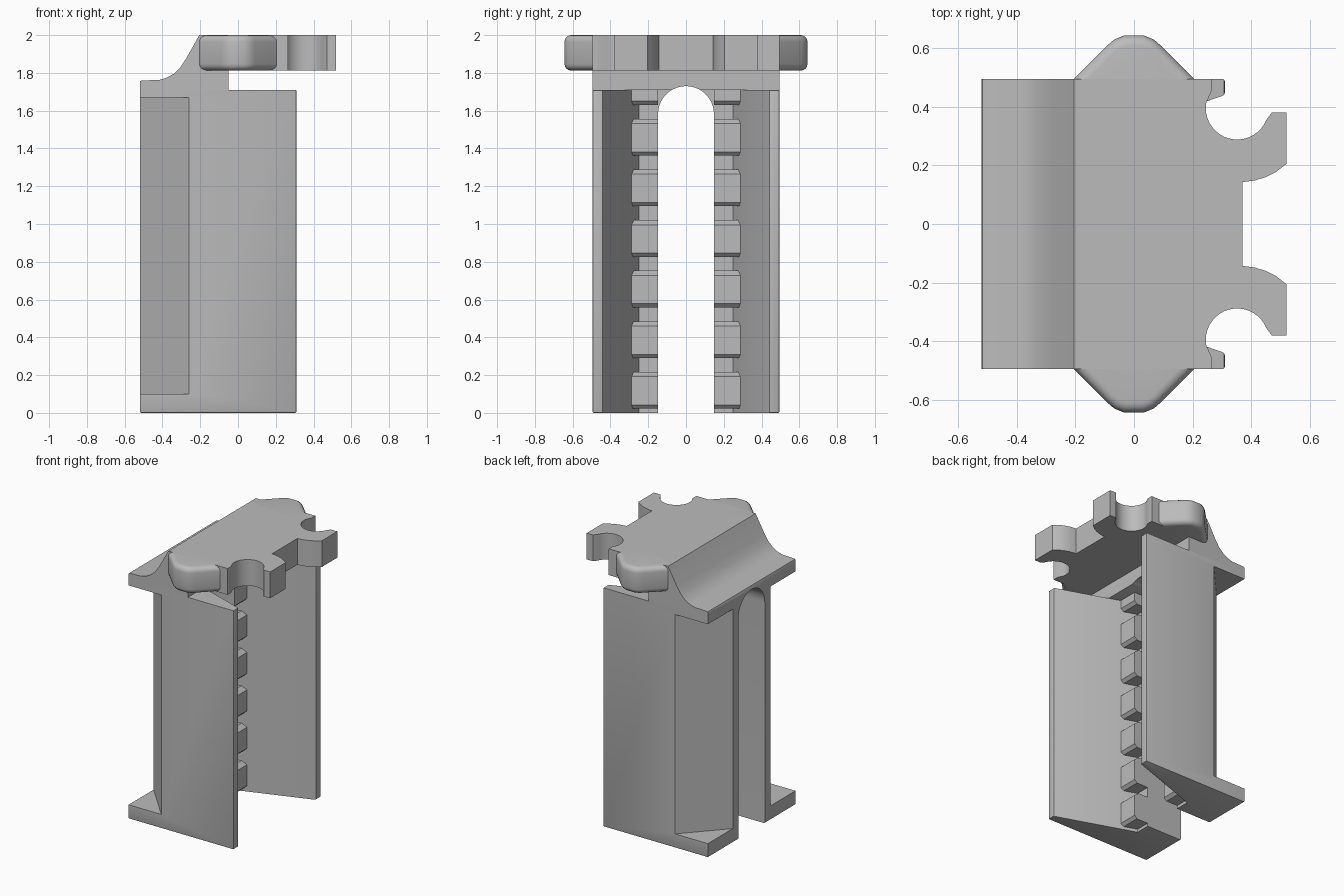
import bpy, bmesh, math

if "Cube" in bpy.data.objects:
    bpy.data.objects.remove(bpy.data.objects["Cube"], do_unlink=True)

grey = bpy.data.materials.new("plain_grey")
grey.use_nodes = True
grey.diffuse_color = (0.5, 0.5, 0.5, 1)
grey.node_tree.nodes["Principled BSDF"].inputs["Base Color"].default_value = (0.5, 0.5, 0.5, 1)

PLACE = {"x": lambda u, v, w: (w, u, v),
         "y": lambda u, v, w: (u, w, v),
         "z": lambda u, v, w: (u, v, w)}
parts = []


def prism(name, outline, axis, lo, hi, bevel=0, pick=None, segments=2):
    """Extrude an outline along an axis, rounding the picked edges."""
    bm = bmesh.new()
    base = bm.faces.new([bm.verts.new(PLACE[axis](u, v, lo)) for u, v in outline])
    top = bmesh.ops.extrude_face_region(bm, geom=[base], use_keep_orig=True)
    for v in top["geom"]:
        if isinstance(v, bmesh.types.BMVert):
            v.co = [c + s * (hi - lo) for c, s in zip(v.co, PLACE[axis](0, 0, 1))]
    bmesh.ops.recalc_face_normals(bm, faces=bm.faces)
    if bevel:
        edges = [e for e in bm.edges if pick(e.verts[0].co, e.verts[1].co)]
        bmesh.ops.bevel(bm, geom=edges, offset=bevel, segments=segments,
                        profile=0.5, affect="EDGES")
    mesh = bpy.data.meshes.new(name)
    bm.to_mesh(mesh)
    bm.free()
    obj = bpy.data.objects.new(name, mesh)
    bpy.context.collection.objects.link(obj)
    mesh.materials.append(grey)
    parts.append(obj)
    return obj


def cut(obj, cutter):
    mod = obj.modifiers.new("cut", "BOOLEAN")
    mod.operation, mod.solver, mod.object = "DIFFERENCE", "EXACT", cutter
    bpy.context.view_layer.objects.active = obj
    bpy.ops.object.modifier_apply(modifier=mod.name)


def mirrored(half):
    return half + [(x, -y) for x, y in reversed(half)]


def arc(cx, cy, r, start, end, n):
    return [(cx + r * math.cos(math.radians(start + (end - start) * i / n)),
             cy + r * math.sin(math.radians(start + (end - start) * i / n)))
            for i in range(n + 1)]


BACK, FRONT, SIDE, SLOT = -0.52, 0.31, 0.495, 0.148
RECESS, WALL_TOP = -0.24, 1.71

# Body: back column with two splayed side walls
body = prism("body", mirrored([(BACK, SIDE), (FRONT, SIDE), (FRONT, 0.44), (RECESS, 0.25)]),
             "z", 0, WALL_TOP, 0.008,
             lambda a, b: (a.z + b.z < 0.01 and abs(a.y) + abs(b.y) > 0.9)
             or (a.x + b.x > 0.61))

# Crown: flared block joining the walls to the top plate
crown = prism("crown", [(BACK, WALL_TOP), (BACK, 1.76), (-0.42, 1.762), (-0.38, 1.773),
                        (-0.34, 1.795), (-0.305, 1.83), (-0.275, 1.875), (-0.205, 2),
                        (-0.2, 2), (-0.05, 1.9), (-0.05, WALL_TOP)],
              "y", -SIDE, SIDE, 0.01,
              lambda a, b: a.x + b.x < -1.03 and a.z + b.z > 3.5)

# Arched slot through body and crown, and slanted pockets on the outer sides
arch = prism("arch_cutter", [(-SLOT, -0.1)] + arc(0, 1.582, SLOT, 180, 0, 20) + [(SLOT, -0.1)],
             "x", -1, 1)
cut(body, arch)
cut(crown, arch)
cutters = [arch]
for s in (-1, 1):
    # pocket line runs from the wall face down to the column, extended past both ends
    pocket = prism("pocket_cutter", [(-0.26, s * SIDE), (-0.214, s * 0.545),
                                     (-0.7, s * 0.545), (-0.7, s * 0.016 + s * 0.0),
                                     (BACK, s * 0.212)], "z", 0.1, 1.67)
    cut(body, pocket)
    cutters.append(pocket)
for c in cutters:
    parts.remove(c)
    bpy.data.objects.remove(c, do_unlink=True)

# Top plate with two round clip notches
half = [(-0.2, SIDE), (0.265, SIDE), (0.265, 0.455)]
half += arc(0.352, 0.395, 0.107, 170, 338, 18)
half += [(0.47, 0.38), (0.52, 0.38), (0.52, 0.205), (0.485, 0.178), (0.45, 0.16),
         (0.41, 0.148), (0.37, 0.143)]
prism("top_plate", mirrored(half), "z", 1.812, 2)

# Rounded side lobes of the plate
for side, s in (("left", 1), ("right", -1)):
    rim = [(-0.15, 0.4), (-0.21, 0.49), (-0.09, 0.61), (-0.068, 0.629), (-0.035, 0.643),
           (0.035, 0.643), (0.068, 0.629), (0.09, 0.61), (0.21, 0.49), (0.15, 0.4)]
    prism("lobe_" + side, [(x, s * y) for x, y in rim], "z", 1.812, 2, 0.035,
          lambda a, b: abs(a.z - b.z) < 0.01 and abs(a.y) + abs(b.y) > 0.95, 4)

# Rows of chamfered teeth beside the slot
for k in range(-1, 6):
    low = max(0, 0.29 + 0.268 * k)
    high = min(WALL_TOP, 0.29 + 0.268 * k + 0.195)
    foot = 0.02 if low > 0 else 0
    head = 0.025 if high < WALL_TOP else 0
    profile = [(RECESS - 0.02, low), (-0.15, low), (-0.13, low + foot),
               (-0.13, high - head), (-0.165, high), (RECESS - 0.02, high)]
    for s in (-1, 1):
        prism("tooth", profile, "y", *sorted((s * SLOT, s * 0.29)))

# Smooth rounded areas, keep edges sharp
bpy.ops.object.select_all(action="DESELECT")
for obj in parts:
    obj.select_set(True)
bpy.context.view_layer.objects.active = body
bpy.ops.object.shade_smooth_by_angle(angle=math.radians(32))
